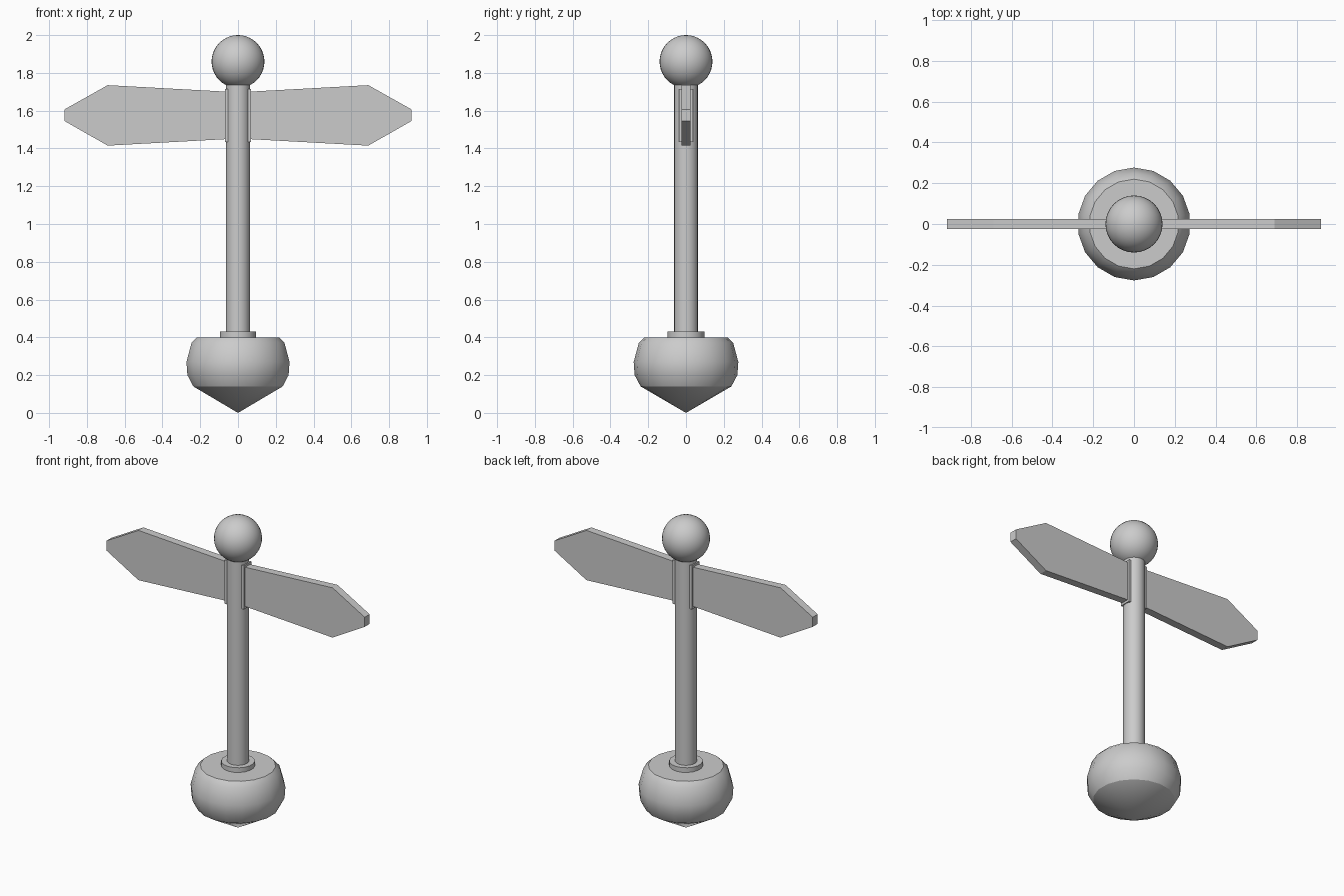
import bpy, bmesh, math

if "Cube" in bpy.data.objects:
    bpy.data.objects.remove(bpy.data.objects["Cube"])


def finish(name, bm, smooth_angle=None):
    bmesh.ops.recalc_face_normals(bm, faces=bm.faces)
    mesh = bpy.data.meshes.new(name)
    bm.to_mesh(mesh)
    bm.free()
    ob = bpy.data.objects.new(name, mesh)
    bpy.context.collection.objects.link(ob)
    if smooth_angle:
        bpy.ops.object.select_all(action='DESELECT')
        ob.select_set(True)
        bpy.context.view_layer.objects.active = ob
        bpy.ops.object.shade_smooth_by_angle(angle=math.radians(smooth_angle))
    return ob


def lathe(name, profile, sides, smooth_angle):
    """Spin (radius, z) points about z, with a corner pointing along y."""
    bm = bmesh.new()
    verts = [bm.verts.new((0, r, z)) for r, z in profile]
    edges = [bm.edges.new(pair) for pair in zip(verts, verts[1:])]
    bmesh.ops.spin(bm, geom=verts + edges, cent=(0, 0, 0), axis=(0, 0, 1),
                   angle=math.tau, steps=sides, use_duplicate=False)
    bmesh.ops.remove_doubles(bm, verts=bm.verts, dist=1e-4)
    return finish(name, bm, smooth_angle)


def plate(name, outline, half_depth):
    """Extrude an (x, z) outline symmetrically along y."""
    bm = bmesh.new()
    face = bm.faces.new([bm.verts.new((x, -half_depth, z)) for x, z in outline])
    ext = bmesh.ops.extrude_face_region(bm, geom=[face])
    moved = [g for g in ext['geom'] if isinstance(g, bmesh.types.BMVert)]
    bmesh.ops.translate(bm, verts=moved, vec=(0, 2 * half_depth, 0))
    return finish(name, bm)


# Rounded base with a conical underside
lathe("base", [(0, 0), (0.24, 0.14), (0.272, 0.20), (0.277, 0.27),
               (0.25, 0.37), (0.22, 0.40), (0, 0.40)], 18, 30)

# Collar and post
lathe("collar", [(0, 0.395), (0.098, 0.395), (0.098, 0.43), (0, 0.43)], 18, 30)
lathe("post", [(0, 0.40), (0.064, 0.40), (0.064, 1.74), (0, 1.74)], 18, 30)

# Ball finial
bm = bmesh.new()
bmesh.ops.create_uvsphere(bm, u_segments=32, v_segments=20, radius=0.14)
bmesh.ops.translate(bm, verts=bm.verts, vec=(0, 0, 1.86))
finish("ball_finial", bm, 40)

# Pointed sign boards and their mounting strips on both sides
board = [(0.05, 1.45), (0.69, 1.415), (0.918, 1.545),
         (0.918, 1.607), (0.69, 1.735), (0.05, 1.70)]
strip = [(0.052, 1.435), (0.069, 1.435), (0.069, 1.715), (0.052, 1.715)]
for side, s in (("right", 1), ("left", -1)):
    plate(side + "_sign_board", [(s * x, z) for x, z in board], 0.025)
    plate(side + "_mounting_strip", [(s * x, z) for x, z in strip], 0.037)
